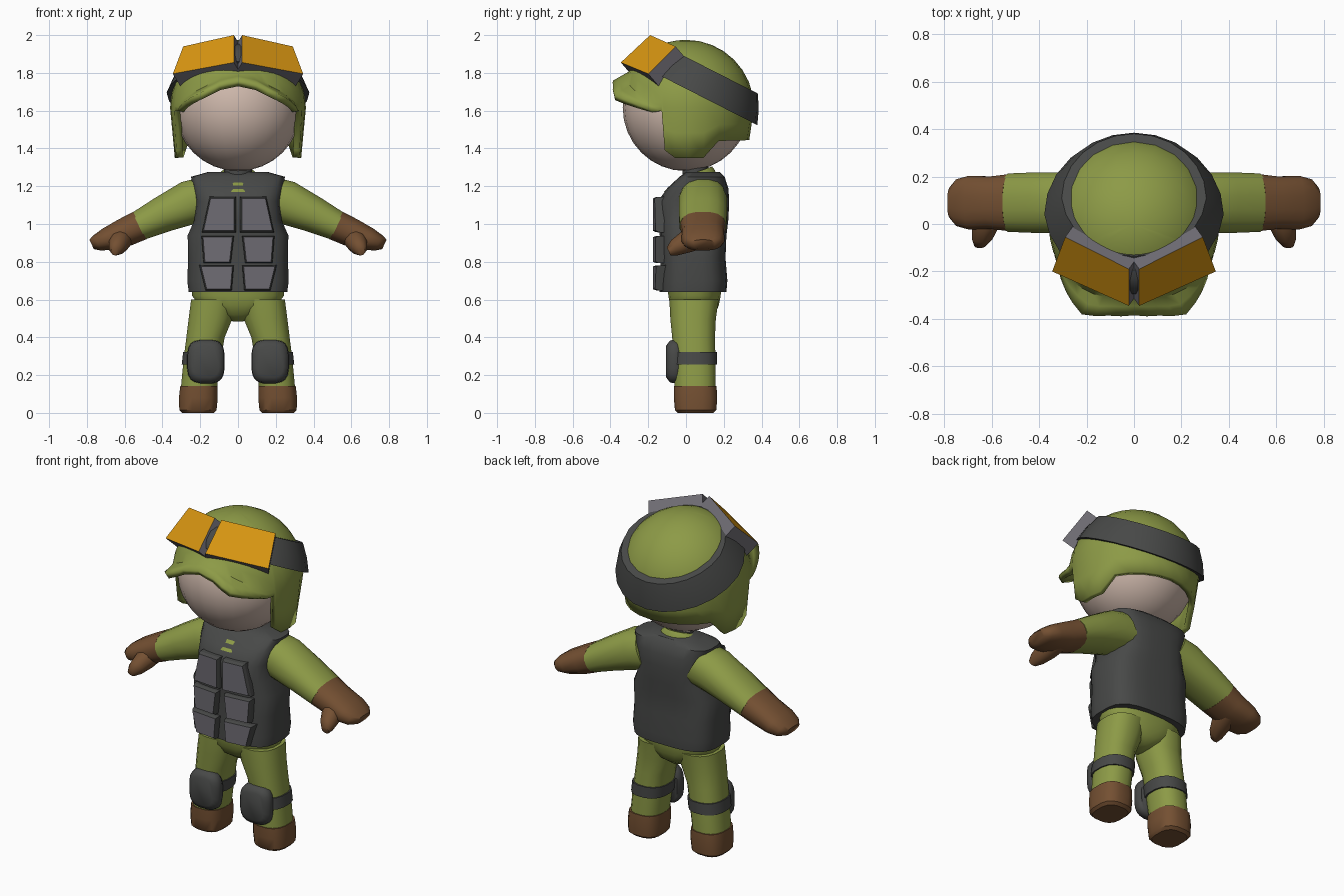
import bpy, bmesh, math
from mathutils import Vector

if "Cube" in bpy.data.objects:
    bpy.data.objects.remove(bpy.data.objects["Cube"])

def material(name, col):
    m = bpy.data.materials.new(name)
    m.diffuse_color = (*col, 1)
    m.use_nodes = True
    m.node_tree.nodes["Principled BSDF"].inputs["Base Color"].default_value = m.diffuse_color
    return m

GREEN = material("olive cloth", (0.265, 0.325, 0.062))
DARK = material("dark grey", (0.064, 0.066, 0.064))
GREY = material("pouch grey", (0.155, 0.148, 0.17))
BROWN = material("brown leather", (0.175, 0.08, 0.032))
SKIN = material("skin", (0.62, 0.48, 0.41))
ORANGE = material("orange lens", (0.70, 0.31, 0.006))

def make(name, bm, *mats, angle=40):
    bmesh.ops.recalc_face_normals(bm, faces=bm.faces)
    me = bpy.data.meshes.new(name)
    bm.to_mesh(me)
    bm.free()
    ob = bpy.data.objects.new(name, me)
    bpy.context.collection.objects.link(ob)
    for m in mats:
        me.materials.append(m)
    bpy.ops.object.select_all(action='DESELECT')
    ob.select_set(True)
    bpy.context.view_layer.objects.active = ob
    if angle:
        bpy.ops.object.shade_smooth_by_angle(angle=math.radians(angle))
    return ob

def skin_rows(bm, rows, closed=True):
    n = len(rows[0])
    for r0, r1 in zip(rows, rows[1:]):
        for i in range(n if closed else n - 1):
            j = (i + 1) % n
            bm.faces.new((r0[i], r0[j], r1[j], r1[i]))

def loft(name, rings, mat, seg=16, power=2.0, caps=(True, True), angle=40):
    """Each ring is (centre, half-axis a, half-axis b); sections are superellipses."""
    bm = bmesh.new()
    rows = []
    for c, a, b in rings:
        row = []
        for i in range(seg):
            t = math.tau * (i + 0.5) / seg
            u, v = (math.copysign(abs(f(t)) ** (2 / power), f(t)) for f in (math.cos, math.sin))
            row.append(bm.verts.new(Vector(c) + Vector(a) * u + Vector(b) * v))
        rows.append(row)
    skin_rows(bm, rows)
    if caps[0]:
        bm.faces.new(rows[0])
    if caps[1]:
        bm.faces.new(rows[-1])
    return make(name, bm, mat, angle=angle)

def level(x, z, rx, y0, y1):
    """Horizontal ring spanning y0..y1."""
    return ((x, (y0 + y1) / 2, z), (rx, 0, 0), (0, (y1 - y0) / 2, 0))

def lerp_table(table, a):
    for p, q in zip(table, table[1:]):
        if a <= q[0]:
            k = (a - p[0]) / (q[0] - p[0])
            return [p[i] + (q[i] - p[i]) * k for i in (1, 2)]
    return table[-1][1:]

# Head
bm = bmesh.new()
bmesh.ops.create_uvsphere(bm, u_segments=24, v_segments=16, radius=0.335)
bmesh.ops.translate(bm, verts=bm.verts, vec=(0, 0, 1.615))
make("head", bm, SKIN)

# Helmet: dome whose rim follows (degrees from front, radius, height)
RIM = [(0, 0.385, 1.76), (15, 0.40, 1.74), (30, 0.44, 1.685), (45, 0.405, 1.645), (60, 0.37, 1.60),
       (69, 0.36, 1.60), (71, 0.345, 1.39), (80, 0.335, 1.35), (106, 0.335, 1.35),
       (121, 0.335, 1.44), (180, 0.335, 1.445)]
half = [0, 8, 15, 23, 30, 38, 45, 53, 60, 69, 71, 80, 93, 106, 121, 135, 150, 165, 180]
azimuths = half + [-a for a in half[-2:0:-1]]
R, CZ = 0.36, 1.615
bm = bmesh.new()
cols = []
for az in azimuths:
    rb, zb = lerp_table(RIM, abs(az))
    dx, dy = math.sin(math.radians(az)), -math.cos(math.radians(az))
    end = math.acos((max(zb + 0.045, CZ) - CZ) / R)
    pts = [(R * math.sin(end * k / 8), CZ + R * math.cos(end * k / 8)) for k in range(1, 9)]
    r8, z8 = pts[-1]
    pts += [(r8 + (rb - r8) * k, z8 + (zb - z8) * k) for k in (0.5, 1)]
    cols.append([bm.verts.new((dx * r, dy * r, z)) for r, z in pts])
rows = list(zip(*cols))
skin_rows(bm, rows)
top = bm.verts.new((0, 0, CZ + R))
for i in range(len(rows[0])):
    bm.faces.new((top, rows[0][i], rows[0][(i + 1) % len(rows[0])]))
helmet = make("helmet", bm, GREEN)
sol = helmet.modifiers.new("thickness", 'SOLIDIFY')
sol.thickness = 0.035
sol.offset = -1

# Goggle strap: tilted band hugging the dome
tilt = math.radians(27)
normal = Vector((0, math.sin(tilt), math.cos(tilt)))
back = Vector((0, math.cos(tilt), -math.sin(tilt)))
bm = bmesh.new()
rows = []
for off, rad in ((0.09, 0.335), (0.09, 0.378), (0.165, 0.348), (0.24, 0.305), (0.24, 0.26)):
    row = []
    for i in range(24):
        t = math.tau * i / 24
        front = 1 - 0.1 * max(0, -math.cos(t))
        p = Vector((0, 0, CZ)) + normal * off + rad * front * (back * math.cos(t) + Vector((math.sin(t), 0, 0)))
        row.append(bm.verts.new(p))
    rows.append(row)
skin_rows(bm, rows + rows[:1])
make("goggle_strap", bm, DARK)

# Vest
loft("vest", [level(0, 0.64, 0.262, -0.14, 0.215), level(0, 0.70, 0.27, -0.14, 0.22),
              level(0, 0.82, 0.265, -0.135, 0.21), level(0, 0.94, 0.268, -0.14, 0.215),
              level(0, 1.02, 0.232, -0.145, 0.225), level(0, 1.12, 0.225, -0.15, 0.23),
              level(0, 1.19, 0.24, -0.10, 0.225), level(0, 1.25, 0.25, -0.035, 0.205),
              level(0, 1.275, 0.16, 0.0, 0.18)], DARK, seg=24, power=3.2)
# Collar and neck
loft("collar", [level(0, 1.17, 0.15, -0.12, 0.19), ((0, 0.04, 1.25), (0.12, 0, 0), (0, 0.115, 0.035)),
                ((0, 0.055, 1.275), (0.085, 0, 0), (0, 0.085, 0.03))], GREEN, caps=(True, True))
loft("neck", [level(0, 1.22, 0.075, -0.02, 0.12), level(0, 1.34, 0.075, -0.02, 0.12)], DARK)
# Hips
loft("hips", [level(0, 0.485, 0.03, -0.01, 0.11), level(0, 0.52, 0.12, -0.06, 0.155),
              level(0, 0.57, 0.21, -0.085, 0.175), level(0, 0.62, 0.245, -0.095, 0.185),
              level(0, 0.70, 0.25, -0.10, 0.19)], GREEN, seg=20, power=2.4, angle=60)

def tilted(x, y, z, rv, ry):
    """Ring across the sloping arm."""
    return ((x, y, z), (0.43 * rv * s, 0, 0.90 * rv), (0, ry, 0))

for s, side in ((-1, "left"), (1, "right")):
    # Sleeve, glove and thumb
    loft("sleeve_" + side, [tilted(s * x, 0.09, z, rv, ry) for x, z, rv, ry in
         ((0.17, 1.13, 0.125, 0.125), (0.25, 1.115, 0.12, 0.13), (0.40, 1.05, 0.098, 0.13),
          (0.525, 0.99, 0.08, 0.125))], GREEN, power=2.3)
    loft("glove_" + side, [tilted(s * x, 0.09, z, rv, ry) for x, z, rv, ry in
         ((0.52, 0.992, 0.082, 0.122), (0.60, 0.955, 0.078, 0.112), (0.69, 0.92, 0.063, 0.115),
          (0.745, 0.90, 0.046, 0.10), (0.775, 0.892, 0.028, 0.065))], BROWN, power=2.4, angle=60)
    loft("thumb_" + side, [((s * x, y, z), (s * r, 0, 0), (0, -r * 0.4, r * 0.9)) for x, y, z, r in
         ((0.61, 0.08, 0.93, 0.06), (0.625, 0.0, 0.905, 0.06), (0.64, -0.06, 0.875, 0.045),
          (0.65, -0.092, 0.855, 0.024))], BROWN, seg=10, angle=60)
    # Leg, boot, knee band and knee pad
    loft("leg_" + side, [level(s * x, z, rx, y0, y1) for x, z, rx, y0, y1 in
         ((0.207, 0.13, 0.097, -0.062, 0.158), (0.19, 0.28, 0.10, -0.068, 0.158),
          (0.172, 0.40, 0.103, -0.075, 0.155), (0.145, 0.50, 0.118, -0.085, 0.16),
          (0.13, 0.60, 0.12, -0.09, 0.175))], GREEN, power=2.4)
    loft("boot_" + side, [level(s * x, z, rx, y0, y1) for x, z, rx, y0, y1 in
         ((0.212, 0.0, 0.085, -0.045, 0.145), (0.212, 0.015, 0.10, -0.06, 0.162),
          (0.21, 0.08, 0.104, -0.066, 0.167), (0.207, 0.142, 0.10, -0.066, 0.163))],
         BROWN, power=2.8)
    loft("knee_band_" + side, [level(s * x, z, 0.108, -0.075, 0.165) for x, z in
         ((0.192, 0.255), (0.184, 0.322))], DARK, power=2.4)
    loft("knee_pad_" + side, [((s * 0.17, y, 0.272), (rx, 0, 0), (0, 0, rz)) for y, rx, rz in
         ((-0.03, 0.09, 0.105), (-0.05, 0.10, 0.118), (-0.085, 0.097, 0.112), (-0.105, 0.07, 0.085))],
         DARK, seg=20, power=3.2, angle=60)

    # Pouches: tapered blocks with a light front face
    for n, (z0, z1, b0, b1, t0, t1) in enumerate(((0.965, 1.135, 0.02, 0.182, 0.02, 0.145),
                                                  (0.80, 0.93, 0.045, 0.175, 0.03, 0.185),
                                                  (0.655, 0.775, 0.04, 0.165, 0.03, 0.195))):
        bm = bmesh.new()
        outline = ((b0, z0), (b1, z0), (t1, z1), (t0, z1))
        cx, cz = (b0 + b1) / 2, (z0 + z1) / 2
        rows = [[bm.verts.new((s * (cx + (x - cx) * k), y + 0.15 * max(0, x - 0.08), cz + (z - cz) * k))
                 for x, z in outline] for y, k in ((-0.10, 1.12), (-0.158, 1.10), (-0.176, 1.0))]
        skin_rows(bm, rows)
        bm.faces.new(rows[-1]).material_index = 1
        make("pouch_%d_%s" % (n + 1, side), bm, DARK, GREY, angle=0)

    # Goggle frame with inset lens
    quad = [Vector((s * x, y, z)) for x, y, z in
            ((0.022, -0.19, 2.0), (0.022, -0.345, 1.855), (0.345, -0.20, 1.795), (0.29, -0.055, 1.94))]
    n = (quad[2] - quad[0]).cross(quad[3] - quad[1]).normalized()
    n *= -1 if n.y > 0 else 1
    bm = bmesh.new()
    frontv = [bm.verts.new(p) for p in quad]
    backv = [bm.verts.new(p - n * 0.1) for p in quad]
    skin_rows(bm, [frontv, backv])
    bm.faces.new(backv)
    face = bm.faces.new(frontv)
    bmesh.ops.inset_region(bm, faces=[face], thickness=0.03, depth=-0.006)
    face.material_index = 1
    make("goggle_" + side, bm, GREY, ORANGE, angle=0)
# Goggle bridge
loft("goggle_bridge", [((x, -0.235, 1.895), (0, 0.055, 0.05), (0, -0.025, 0.028))
                       for x in (-0.04, 0.04)], DARK, seg=8)
